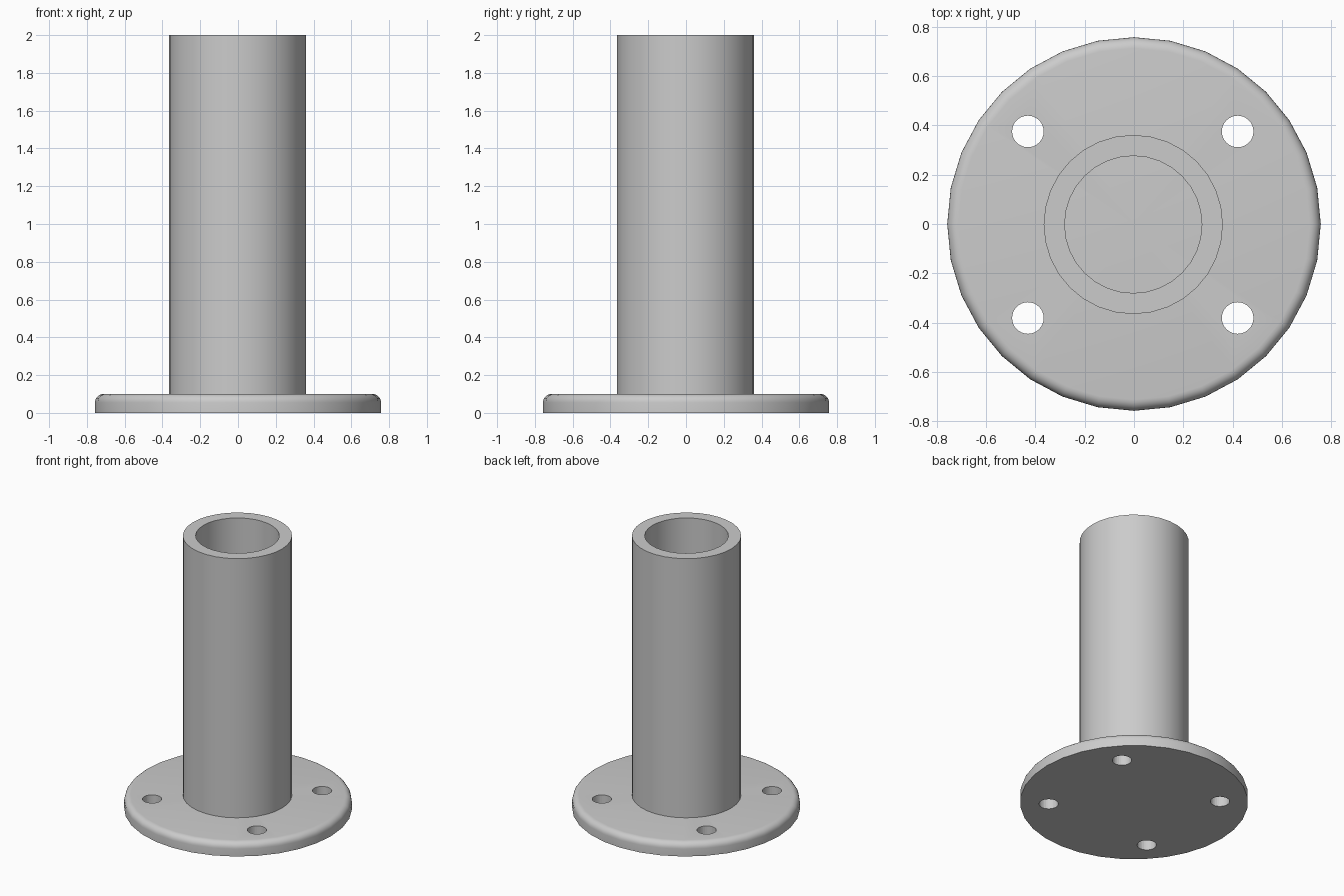
import bpy, bmesh
from math import pi, sin, cos

if "Cube" in bpy.data.objects:
    bpy.data.objects.remove(bpy.data.objects["Cube"])

SIDES = 32
FLANGE_R, FLANGE_H, ROUND = 0.757, 0.1, 0.045
TUBE_R, BORE_R, TOP = 0.363, 0.278, 2.0
CENTRE = (-0.003, -0.002)

grey = bpy.data.materials.new("grey metal")
grey.use_nodes = True
grey.diffuse_color = (0.6, 0.6, 0.6, 1)
grey.node_tree.nodes["Principled BSDF"].inputs["Base Color"].default_value = (0.6, 0.6, 0.6, 1)


def lathe(name, profile, centre=(0, 0), closed=False):
    """Spin a (radius, height) profile around a vertical axis."""
    bm = bmesh.new()
    verts = [bm.verts.new((r, 0, z)) for r, z in profile]
    pairs = list(zip(verts, verts[1:]))
    if closed:
        pairs.append((verts[-1], verts[0]))
    edges = [bm.edges.new(p) for p in pairs]
    bmesh.ops.spin(bm, geom=verts + edges, cent=(0, 0, 0), axis=(0, 0, 1),
                   angle=2 * pi, steps=SIDES, use_duplicate=False)
    bmesh.ops.remove_doubles(bm, verts=bm.verts, dist=1e-5)
    bmesh.ops.recalc_face_normals(bm, faces=bm.faces)
    mesh = bpy.data.meshes.new(name)
    bm.to_mesh(mesh)
    bm.free()
    mesh.materials.append(grey)
    obj = bpy.data.objects.new(name, mesh)
    obj.location = (*centre, 0)
    bpy.context.collection.objects.link(obj)
    return obj


# Round base plate with a softened upper rim
rim = [(FLANGE_R - ROUND + ROUND * cos(a), FLANGE_H - ROUND + ROUND * sin(a))
       for a in (i * pi / 12 for i in range(7))]
flange = lathe("flange", [(0, 0), (FLANGE_R, 0)] + rim + [(0, FLANGE_H)])

# Four bolt holes through the plate
for sx in (-1, 1):
    for sy in (-1, 1):
        cutter = lathe("bolt_hole_cutter", [(0, -0.1), (0.064, -0.1), (0.064, 0.2), (0, 0.2)],
                       (sx * 0.425 - 0.005, sy * 0.378 - 0.003))
        cutter.hide_render = True
        cutter.hide_set(True)
        cut = flange.modifiers.new("bolt_hole", 'BOOLEAN')
        cut.operation = 'DIFFERENCE'
        cut.solver = 'EXACT'
        cut.object = cutter

# Upright hollow tube
tube = lathe("tube", [(BORE_R, FLANGE_H), (TUBE_R, FLANGE_H), (TUBE_R, TOP), (BORE_R, TOP)],
             CENTRE, closed=True)

# Smooth the round walls, keep the edges crisp
for obj in (flange, tube):
    bpy.ops.object.select_all(action='DESELECT')
    bpy.context.view_layer.objects.active = obj
    obj.select_set(True)
    bpy.ops.object.shade_smooth_by_angle(angle=pi / 6)
